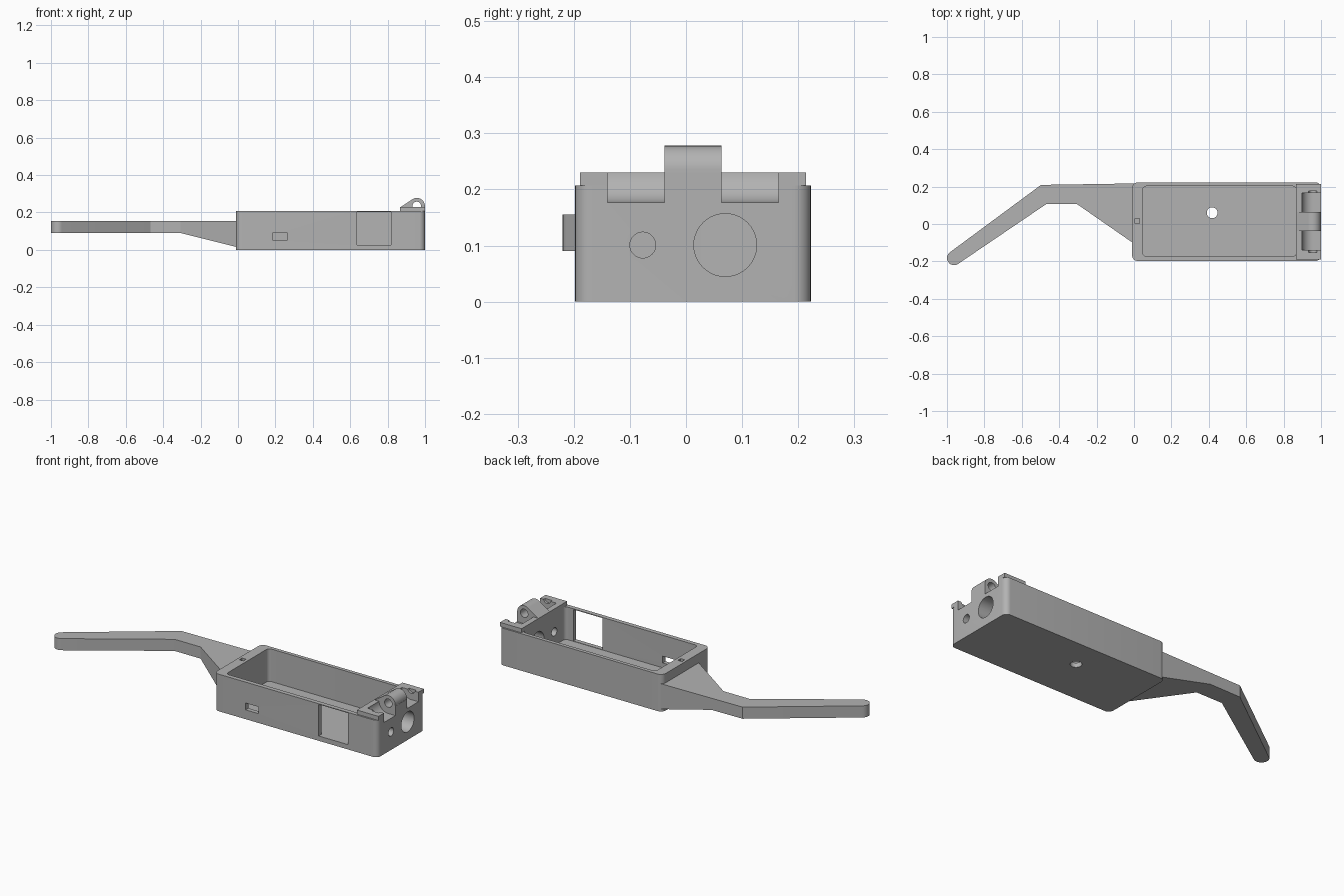
import bpy, bmesh, math
from mathutils import Vector

if "Cube" in bpy.data.objects:
    bpy.data.objects.remove(bpy.data.objects["Cube"], do_unlink=True)

grey = bpy.data.materials.new("matte grey")
grey.use_nodes = True
grey.diffuse_color = (0.45, 0.45, 0.45, 1)
grey.node_tree.nodes["Principled BSDF"].inputs["Base Color"].default_value = (0.45, 0.45, 0.45, 1)

MID = 0.0125          # centre line of the case in y
AXIS = (0.956, 0.235)  # hinge axis in x, z
PLANES = {
    "x": lambda a, b, t: Vector((t, a, b)),
    "y": lambda a, b, t: Vector((a, t, b)),
    "z": lambda a, b, t: Vector((a, b, t)),
}


def prism(name, profile, axis, lo, hi):
    """Extrude a flat profile along one axis."""
    place = PLANES[axis]
    bm = bmesh.new()
    face = bm.faces.new([bm.verts.new(place(a, b, lo)) for a, b in profile])
    side = bmesh.ops.extrude_face_region(bm, geom=[face])
    shift = place(0, 0, hi - lo)
    bmesh.ops.translate(bm, vec=shift, verts=[g for g in side["geom"] if isinstance(g, bmesh.types.BMVert)])
    bmesh.ops.recalc_face_normals(bm, faces=bm.faces)
    mesh = bpy.data.meshes.new(name)
    bm.to_mesh(mesh)
    bm.free()
    mesh.materials.append(grey)
    obj = bpy.data.objects.new(name, mesh)
    bpy.context.collection.objects.link(obj)
    return obj


def arc(cx, cy, r, start, end, steps=16):
    angles = [math.radians(start + (end - start) * i / steps) for i in range(steps + 1)]
    return [(cx + r * math.cos(t), cy + r * math.sin(t)) for t in angles]


def circle(cx, cy, r):
    return arc(cx, cy, r, 0, 360, 40)[:-1]


def rect(x0, x1, y0, y1):
    return [(x0, y0), (x1, y0), (x1, y1), (x0, y1)]


def rounded(x0, x1, y0, y1, r):
    return (arc(x1 - r, y1 - r, r, 0, 90, 8) + arc(x0 + r, y1 - r, r, 90, 180, 8)
            + arc(x0 + r, y0 + r, r, 180, 270, 8) + arc(x1 - r, y0 + r, r, 270, 360, 8))


def cut(obj, cutters):
    bpy.context.view_layer.objects.active = obj
    for c in cutters:
        mod = obj.modifiers.new("cut", "BOOLEAN")
        mod.operation, mod.solver, mod.object = "DIFFERENCE", "EXACT", c
        bpy.ops.object.modifier_apply(modifier=mod.name)


# Main parts
case = prism("case", rounded(-0.01, 1.0, MID - 0.21, MID + 0.21, 0.03), "z", 0, 0.207)
plate = prism("hinge_plate", rect(0.867, 1.0, MID - 0.201, MID + 0.201), "z", 0.207, 0.23)
lug_profile = [(0.868, 0.19), (0.998, 0.19)] + arc(*AXIS, 0.043, 0, 128) + [(0.868, 0.228)]
lug = prism("hinge_lug", lug_profile, "y", MID - 0.051, MID + 0.051)

# Bent handle with a rounded tip, its root sloping down to the case floor
handle_profile = ([(0.01, 0.217), (-0.497, 0.209)] + arc(-0.962, -0.182, 0.038, 127, 304)
                  + [(-0.467, 0.108), (-0.307, 0.108), (0.01, -0.112)])
handle = prism("handle", handle_profile, "z", 0.012, 0.155)
slope = prism("handle_underside_cutter",
              [(-1.1, -0.1), (0.1, -0.1), (0.1, -0.011), (-0.307, 0.09), (-1.1, 0.09)], "y", -0.5, 0.5)

# Case cutters
case_cutters = [
    prism("cavity_cutter", rounded(0.047, 0.868, -0.173, 0.202, 0.02), "z", 0.025, 0.4),
    prism("window_cutter", rect(0.637, 0.817, 0.027, 0.203), "y", -0.3, -0.16),
    prism("slot_cutter", rect(0.185, 0.265, 0.052, 0.09), "y", -0.3, -0.16),
    prism("floor_hole_cutter", circle(0.418, 0.06, 0.029), "z", -0.1, 0.1),
    prism("latch_hole_cutter", rect(0.005, 0.03, 0.004, 0.029), "z", 0.15, 0.3),
    prism("small_port_cutter", circle(-0.077, 0.101, 0.023), "x", 0.8, 1.1),
    prism("large_port_cutter", circle(0.07, 0.101, 0.056), "x", 0.8, 1.1),
]

# Hinge pockets either side of the lug, and the pin bore
pocket_profile = arc(*AXIS, 0.058, 180, 270) + [(1.1, AXIS[1] - 0.058), (1.1, 0.4), (AXIS[0] - 0.058, 0.4)]
pockets = [prism("pocket_cutter", pocket_profile, "y", min(a, b), max(a, b))
           for a, b in ((MID + s * 0.051, MID + s * 0.152) for s in (-1, 1))]
pin = prism("pin_bore_cutter", circle(*AXIS, 0.023), "y", MID - 0.165, MID + 0.165)

cut(case, case_cutters + pockets + [pin])
cut(plate, pockets + [pin])
cut(lug, [pin])
cut(handle, [slope])

for c in case_cutters + pockets + [pin, slope]:
    bpy.data.objects.remove(c, do_unlink=True)

# Smooth the curves, keep the edges sharp
bpy.ops.object.select_all(action="DESELECT")
for part in (case, plate, lug, handle):
    part.select_set(True)
bpy.context.view_layer.objects.active = case
bpy.ops.object.shade_smooth_by_angle(angle=math.radians(30))
